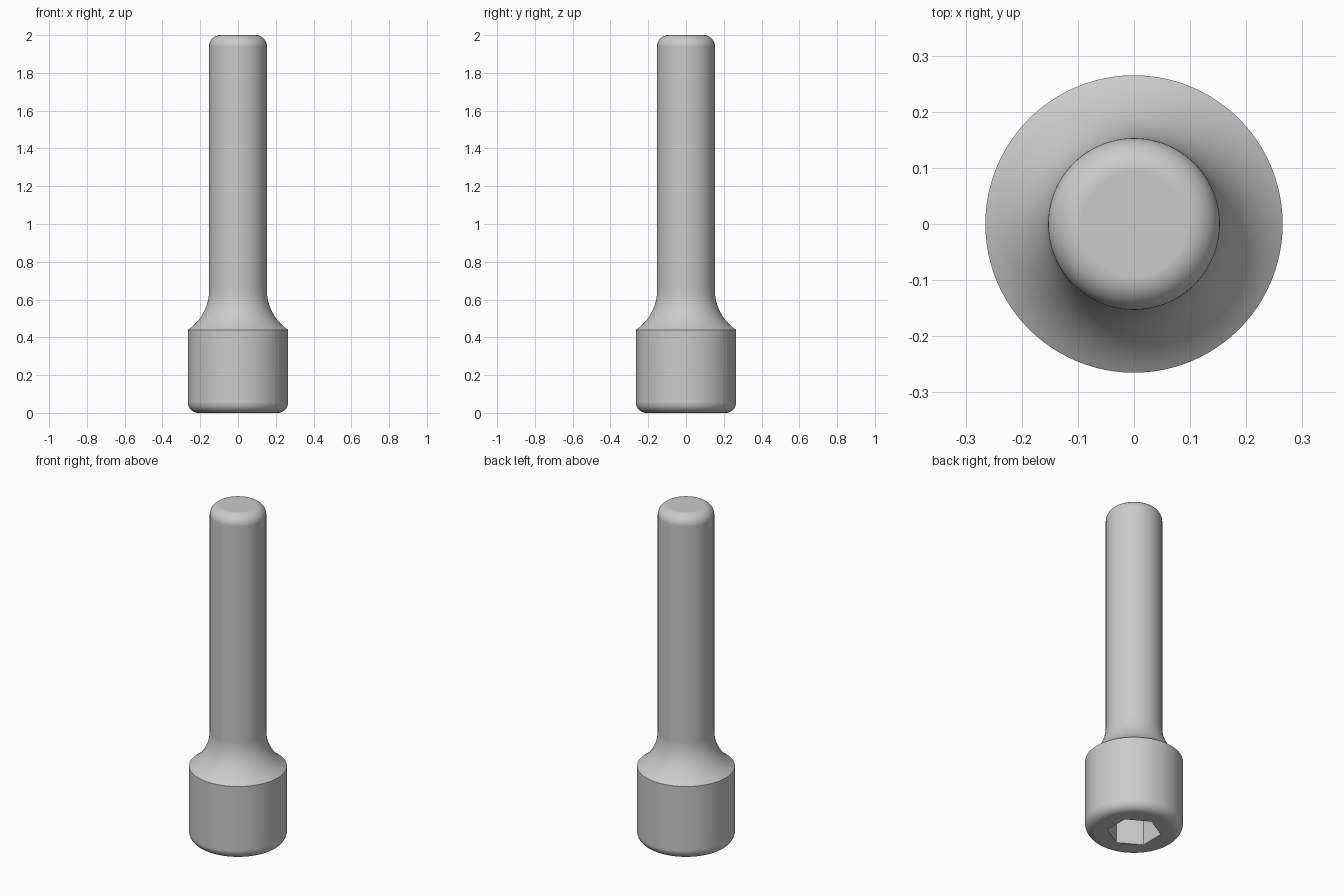
import bpy, bmesh
from math import sin, cos, tau, pi, radians, atan2, hypot

cube = bpy.data.objects.get("Cube")
if cube:
    bpy.data.objects.remove(cube)

SEGMENTS = 96
HEIGHT, SHAFT_R, HEAD_R, HEAD_H = 2.0, 0.153, 0.265, 0.44
TIP_ROUND, HEAD_ROUND = 0.06, 0.055
NECK_TOP = 0.65
SOCKET_R, SOCKET_DEPTH = 0.147, 0.25


def arc(cx, cz, r, start, end, steps=12):
    """Points (radius, height) along a circular arc."""
    angles = [start + (end - start) * i / steps for i in range(steps + 1)]
    return [(cx + r * cos(a), cz + r * sin(a)) for a in angles]


def ring(bm, r, z, count, turn=0.0):
    return [bm.verts.new((r * cos(turn + tau * i / count),
                          r * sin(turn + tau * i / count), z)) for i in range(count)]


def skin(bm, lower, upper):
    n = len(lower)
    for i in range(n):
        j = (i + 1) % n
        bm.faces.new((lower[i], lower[j], upper[j], upper[i]))


def loop_edges(bm, verts):
    return [bm.edges.get((verts[i - 1], verts[i])) for i in range(len(verts))]


# Concave neck arc, tangent to the shaft and ending on the head rim
dx, dz = HEAD_R - SHAFT_R, NECK_TOP - HEAD_H
neck_r = (dx * dx + dz * dz) / (2 * dx)
neck_x = SHAFT_R + neck_r
rim_angle = atan2(HEAD_H - NECK_TOP, HEAD_R - neck_x) % tau

# Outer profile from the underside of the head to the rounded tip
profile = arc(HEAD_R - HEAD_ROUND, HEAD_ROUND, HEAD_ROUND, -pi / 2, 0)
profile += arc(neck_x, NECK_TOP, neck_r, rim_angle, pi, 16)
profile.insert(13, (HEAD_R, HEAD_H)) if hypot(profile[13][0] - HEAD_R, profile[13][1] - HEAD_H) > 1e-4 else None
profile += arc(SHAFT_R - TIP_ROUND, HEIGHT - TIP_ROUND, TIP_ROUND, 0, pi / 2)

bm = bmesh.new()
rings = [ring(bm, r, z, SEGMENTS) for r, z in profile]
for low, high in zip(rings, rings[1:]):
    skin(bm, low, high)
bm.faces.new(rings[-1])

# Hexagonal socket sunk into the head
mouth = ring(bm, SOCKET_R, 0, 6, pi / 6)
floor = ring(bm, SOCKET_R, SOCKET_DEPTH, 6, pi / 6)
skin(bm, floor, mouth)
bm.faces.new(list(reversed(floor)))
bmesh.ops.triangle_fill(bm, use_beauty=True, normal=(0, 0, -1),
                        edges=loop_edges(bm, mouth) + loop_edges(bm, rings[0]))
bmesh.ops.recalc_face_normals(bm, faces=bm.faces)

mesh = bpy.data.meshes.new("socket_bolt")
bm.to_mesh(mesh)
bm.free()
bolt = bpy.data.objects.new("socket_bolt", mesh)
bpy.context.collection.objects.link(bolt)

# Plain grey metal
steel = bpy.data.materials.new("grey_steel")
steel.use_nodes = True
grey = (0.6, 0.6, 0.6, 1)
steel.diffuse_color = grey
steel.node_tree.nodes["Principled BSDF"].inputs["Base Color"].default_value = grey
mesh.materials.append(steel)

# Smooth rounds with crisp rim and socket edges
bpy.ops.object.select_all(action="DESELECT")
bolt.select_set(True)
bpy.context.view_layer.objects.active = bolt
bpy.ops.object.shade_smooth_by_angle(angle=radians(25))
normals = bolt.modifiers.new("flat_caps", "WEIGHTED_NORMAL")
normals.keep_sharp = True
